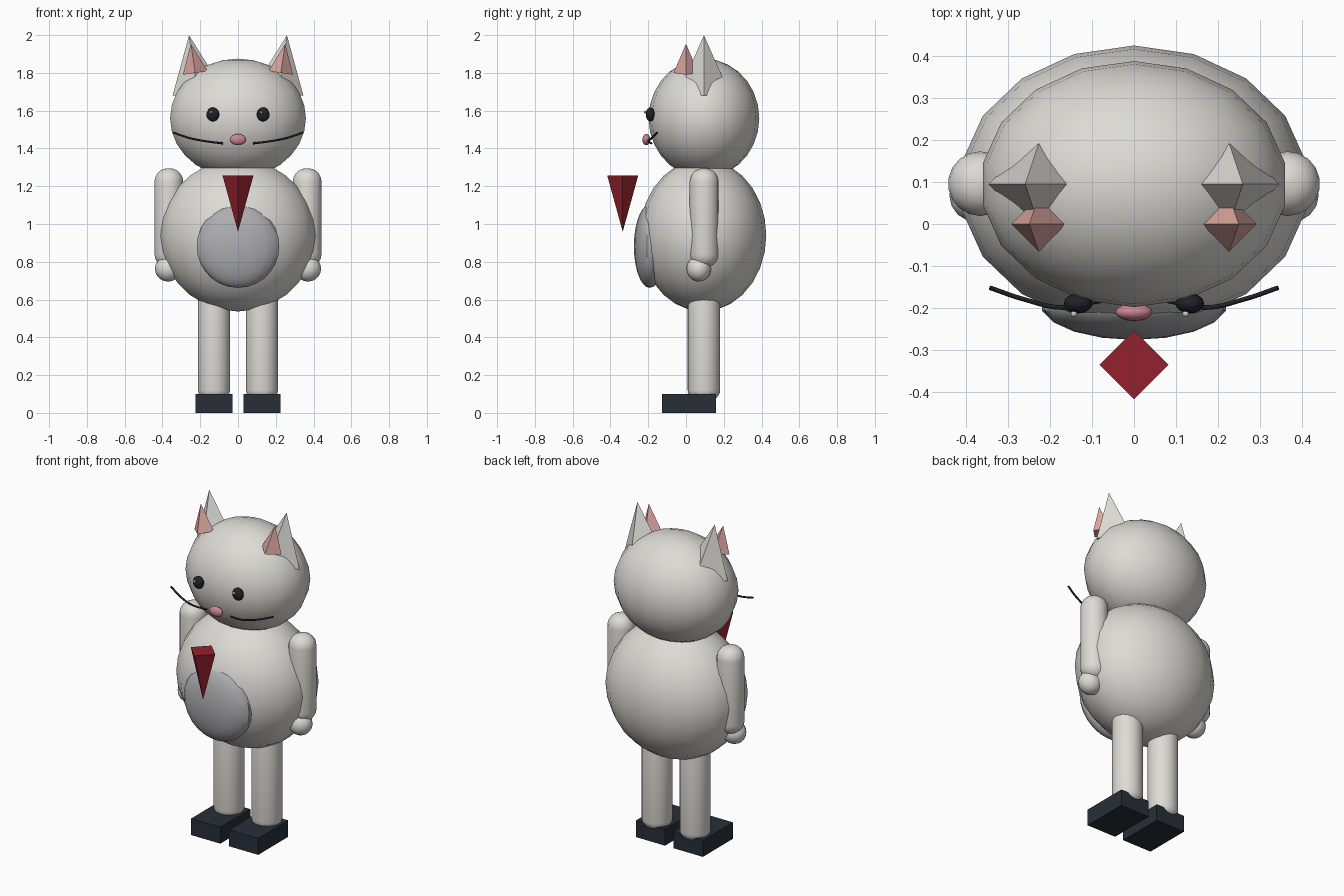
import bpy, math

if "Cube" in bpy.data.objects:
    bpy.data.objects.remove(bpy.data.objects["Cube"])


def material(name, rgb):
    m = bpy.data.materials.new(name)
    m.diffuse_color = (*rgb, 1)
    m.use_nodes = True
    m.node_tree.nodes["Principled BSDF"].inputs["Base Color"].default_value = m.diffuse_color
    return m


FUR = material("fur_white", (0.72, 0.71, 0.67))
BELLY = material("belly_grey", (0.42, 0.42, 0.44))
PINK = material("ear_pink", (0.70, 0.38, 0.34))
NOSE = material("nose_pink", (0.60, 0.24, 0.28))
BLACK = material("black", (0.015, 0.016, 0.02))
SHOE = material("shoe_dark", (0.02, 0.028, 0.04))
RED = material("tie_red", (0.30, 0.015, 0.025))
WHITE = material("white", (0.9, 0.9, 0.9))


def finish(name, mat, smooth=False):
    o = bpy.context.object
    o.name = name
    o.data.materials.append(mat)
    if smooth:
        bpy.ops.object.shade_smooth_by_angle(angle=math.radians(40))
    return o


def ball(name, loc, radii, mat, segments=18, rings=14):
    bpy.ops.mesh.primitive_uv_sphere_add(segments=segments, ring_count=rings, radius=1, location=loc)
    bpy.context.object.scale = radii
    bpy.ops.object.transform_apply(location=False, rotation=False, scale=True)
    return finish(name, mat, True)


def limb(name, x, y, z0, z1, r, bevel, mat):
    # Cylinder with rounded ends
    bpy.ops.mesh.primitive_cylinder_add(vertices=18, radius=r, depth=z1 - z0,
                                        location=(x, y, (z0 + z1) / 2))
    b = bpy.context.object.modifiers.new("round", "BEVEL")
    b.width, b.segments, b.limit_method = bevel, 5, 'ANGLE'
    bpy.ops.object.modifier_apply(modifier="round")
    return finish(name, mat, True)


def spike(name, loc, r, h, mat, rot=(0, 0, 0)):
    # Four-sided cone with corners on the x and y axes
    bpy.ops.mesh.primitive_cone_add(vertices=4, radius1=r, radius2=0, depth=h, location=loc, rotation=rot)
    return finish(name, mat)


# Body, belly patch, head
ball("body", (0, 0.09, 0.94), (0.416, 0.335, 0.403), FUR)
ball("belly_patch", (0, -0.192, 0.882), (0.222, 0.084, 0.22), BELLY)
ball("head", (0, 0.095, 1.56), (0.365, 0.293, 0.315), FUR)

# Nose and tie
ball("nose", (0, -0.21, 1.447), (0.044, 0.021, 0.03), NOSE, 16, 10)
spike("tie", (0, -0.335, 1.108), 0.082, 0.298, RED, (math.pi, 0, 0))

for s, side in ((-1, "left"), (1, "right")):
    # Arms, hands, legs
    limb("arm_" + side, s * 0.366, 0.096, 0.77, 1.295, 0.077, 0.07, FUR)
    ball("hand_" + side, (s * 0.37, 0.068, 0.763), (0.07, 0.065, 0.068), FUR, 16, 10)
    limb("leg_" + side, s * 0.127, 0.095, 0.07, 0.68, 0.086, 0.05, FUR)

    # Shoes
    bpy.ops.mesh.primitive_cube_add(size=1, location=(s * 0.127, 0.016, 0.05))
    bpy.context.object.scale = (0.196, 0.287, 0.1)
    finish("shoe_" + side, SHOE)

    # Ears, leaning outward
    tilt = (0, s * math.radians(8.4), 0)
    spike("ear_" + side, (s * 0.237, 0.095, 1.849), 0.133, 0.304, FUR, tilt)
    spike("inner_ear_" + side, (s * 0.238, 0, 1.877), 0.066, 0.156, PINK, tilt)

    # Eyes with highlights
    ball("eye_" + side, (s * 0.133, -0.189, 1.58), (0.034, 0.024, 0.037), BLACK, 16, 10)
    ball("eye_glint_" + side, (s * 0.133 - 0.01, -0.214, 1.592), (0.008, 0.008, 0.008), WHITE, 8, 6)

    # Whiskers
    c = bpy.data.curves.new("whisker_" + side, 'CURVE')
    c.dimensions = '3D'
    c.bevel_depth, c.bevel_resolution, c.resolution_u = 0.0055, 2, 6
    c.use_fill_caps = True
    pts = [(0.343, -0.152, 1.484), (0.26, -0.18, 1.456), (0.17, -0.199, 1.438), (0.08, -0.183, 1.427)]
    sp = c.splines.new('BEZIER')
    sp.bezier_points.add(len(pts) - 1)
    for p, (x, y, z) in zip(sp.bezier_points, pts):
        p.co = (s * x, y, z)
        p.handle_left_type = p.handle_right_type = 'AUTO'
    c.materials.append(BLACK)
    bpy.context.collection.objects.link(bpy.data.objects.new("whisker_" + side, c))
